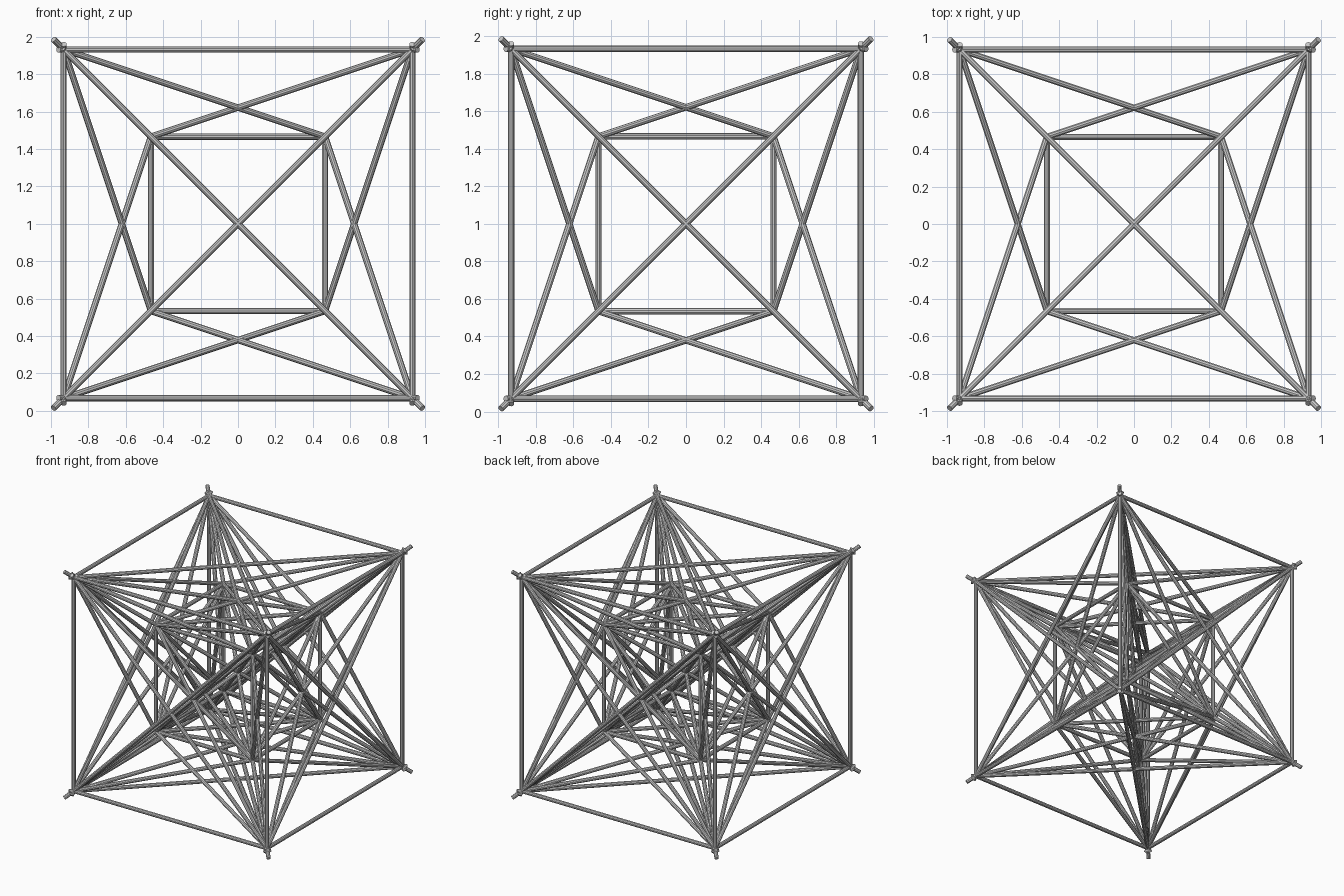
import bpy, bmesh
from itertools import product, combinations
from mathutils import Vector, Matrix

if "Cube" in bpy.data.objects:
    bpy.data.objects.remove(bpy.data.objects["Cube"])

R = 0.017          # rod radius
OUT, INN = 0.932, 0.466
CENTRE = Vector((0, 0, 1))
SIGNS = [Vector(s) for s in product((-1, 1), repeat=3)]


def differ(a, b):
    return sum(1 for i in range(3) if a[i] != b[i])


def rod(bm, a, b, extra_a=0.0, extra_b=0.0):
    """Straight round rod from a to b, poking past its ends."""
    d = (b - a).normalized()
    a, b = a - d * extra_a, b + d * extra_b
    rot = d.to_track_quat('Z', 'Y').to_matrix().to_4x4()
    bmesh.ops.create_cone(bm, cap_ends=True, segments=10, radius1=R, radius2=R,
                          depth=(b - a).length,
                          matrix=Matrix.Translation((a + b) / 2) @ rot)


def rod_set(name, rods):
    bm = bmesh.new()
    for r in rods:
        rod(bm, *r)
    mesh = bpy.data.meshes.new(name)
    bm.to_mesh(mesh)
    bm.free()
    obj = bpy.data.objects.new(name, mesh)
    bpy.context.collection.objects.link(obj)
    obj.select_set(True)
    bpy.context.view_layer.objects.active = obj
    bpy.ops.object.shade_smooth_by_angle()
    obj.select_set(False)


def cube_rods(size, steps, extra):
    """Rods joining the cube corners that differ along `steps` axes."""
    return [(CENTRE + a * size, CENTRE + b * size, extra, extra)
            for a, b in combinations(SIGNS, 2) if differ(a, b) == steps]


# Outer cube: edges, face diagonals and space diagonals
rod_set("outer_edges", cube_rods(OUT, 1, 0.015))
rod_set("outer_face_diagonals", cube_rods(OUT, 2, 0.04))
rod_set("space_diagonals", cube_rods(OUT, 3, 0.0935))

# Inner cube at half size
rod_set("inner_edges", cube_rods(INN, 1, 0.01))
rod_set("inner_face_diagonals", cube_rods(INN, 2, 0.01))

# Struts from each outer corner to the inner corners not on its own diagonal
for steps, name in ((1, "near_struts"), (2, "far_struts")):
    rod_set(name, [(CENTRE + a * OUT, CENTRE + b * INN, 0.03, 0.01)
                   for a in SIGNS for b in SIGNS if differ(a, b) == steps])
